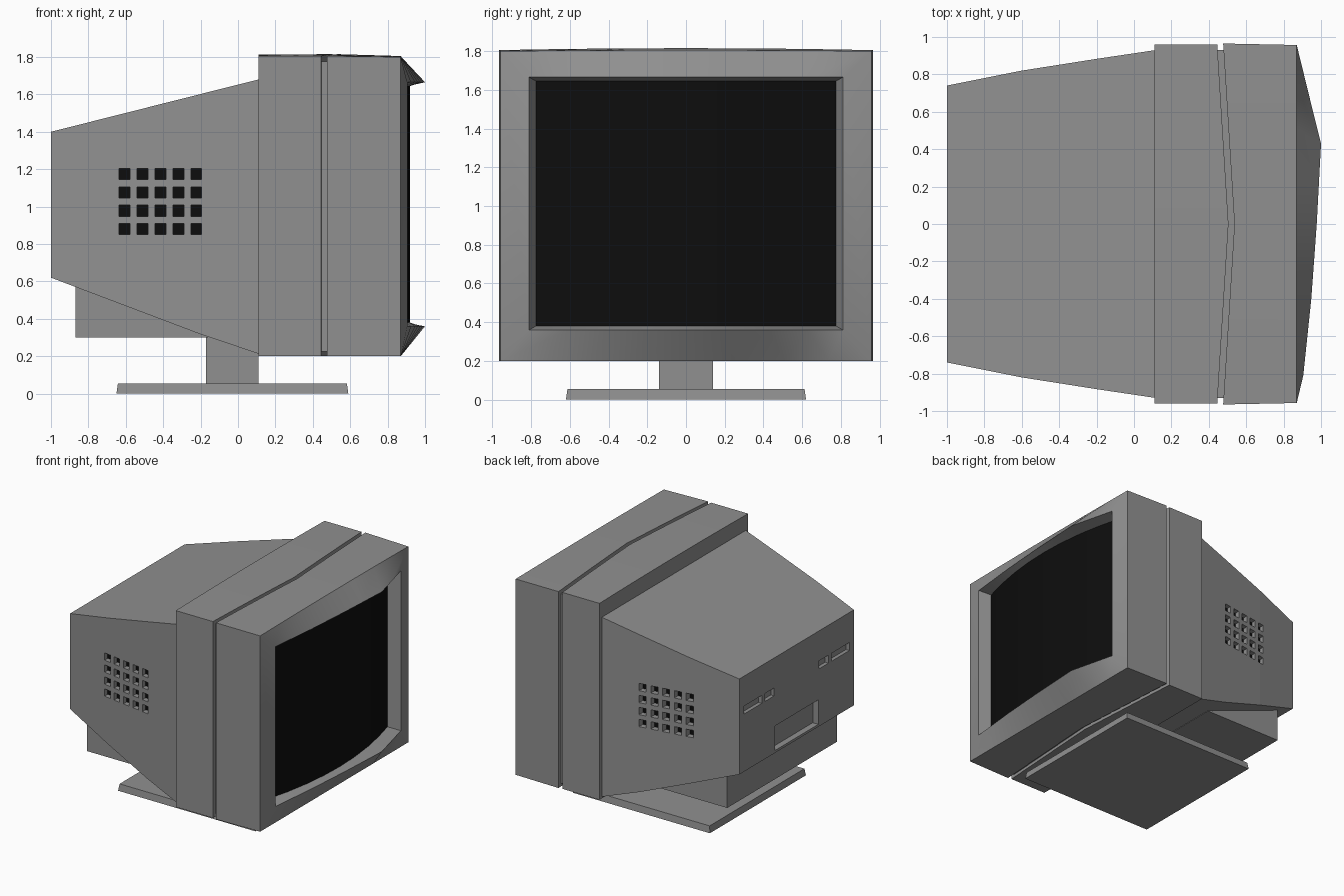
import bpy, bmesh, math

if "Cube" in bpy.data.objects:
    bpy.data.objects.remove(bpy.data.objects["Cube"])


def material(name, v):
    m = bpy.data.materials.new(name)
    m.diffuse_color = (v, v, v, 1)
    m.use_nodes = True
    m.node_tree.nodes["Principled BSDF"].inputs["Base Color"].default_value = m.diffuse_color
    return m


GREY = material("case_grey", 0.28)
BLACK = material("screen_black", 0.004)


def finish(bm, name, *mats):
    bmesh.ops.recalc_face_normals(bm, faces=bm.faces[:])
    me = bpy.data.meshes.new(name)
    bm.to_mesh(me)
    bm.free()
    ob = bpy.data.objects.new(name, me)
    bpy.context.collection.objects.link(ob)
    for m in mats:
        me.materials.append(m)
    return ob


def smooth(ob, deg=25):
    bpy.ops.object.select_all(action='DESELECT')
    ob.select_set(True)
    bpy.context.view_layer.objects.active = ob
    bpy.ops.object.shade_smooth_by_angle(angle=math.radians(deg))


def add_box(bm, x0, x1, y0, y1, z0, z1, taper=0.0):
    b = [bm.verts.new(p) for p in ((x0, y0, z0), (x1, y0, z0), (x1, y1, z0), (x0, y1, z0))]
    t = [bm.verts.new(p) for p in ((x0 + taper, y0 + taper, z1), (x1 - taper, y0 + taper, z1),
                                   (x1 - taper, y1 - taper, z1), (x0 + taper, y1 - taper, z1))]
    bm.faces.new(b[::-1])
    bm.faces.new(t)
    for i in range(4):
        j = (i + 1) % 4
        bm.faces.new((b[i], b[j], t[j], t[i]))


def box(name, *dims, taper=0.0):
    bm = bmesh.new()
    add_box(bm, *dims, taper=taper)
    return finish(bm, name, GREY)


def interp(pts, v):
    for (a, fa), (b, fb) in zip(pts, pts[1:]):
        if v <= b:
            return fa + (fb - fa) * (v - a) / (b - a)
    return pts[-1][1]


# rectangular ring with samples across the top and bottom, depth given by xf(y)
T = [-1, -0.75, -0.5, -0.25, 0, 0.25, 0.53, 0.77, 1]
N = len(T)


def ring(bm, hy, z0, z1, xf, bow=0.0):
    low = [bm.verts.new((xf(t * hy), t * hy, z0)) for t in T]
    top = [bm.verts.new((xf(t * hy), t * hy, z1 + bow * (1 - t * t))) for t in T]
    return low + top[::-1]


def bridge(bm, a, b):
    for i in range(len(a)):
        j = (i + 1) % len(a)
        bm.faces.new((a[i], a[j], b[j], b[i]))


def cap(bm, r):
    return [bm.faces.new((r[i], r[i + 1], r[-2 - i], r[-1 - i])) for i in range(N - 1)]


def seam(y):
    return 0.445 + 0.06 * (1 - abs(y) / 0.96)


def lip(y):
    return interp([(-0.81, 0.905), (-0.4, 0.948), (0, 0.977), (0.43, 1.0), (0.81, 0.905)], y)


def glass(y):
    return 0.92 - 0.11 * (y / 0.77) ** 2


# collar behind the seam
bm = bmesh.new()
r0 = ring(bm, 0.96, 0.2, 1.805, lambda y: 0.11, 0.008)
r1 = ring(bm, 0.96, 0.2, 1.805, seam, 0.01)
bridge(bm, r0, r1)
cap(bm, r0)
cap(bm, r1)
smooth(finish(bm, "collar", GREY))

# core visible inside the seam
box("seam_core", 0.3, 0.6, -0.93, 0.93, 0.225, 1.775)

# front bezel with bulging lip, and recessed curved screen
bm = bmesh.new()
rings = [ring(bm, 0.965, 0.2, 1.805, lambda y: seam(y) + 0.032, 0.01),
         ring(bm, 0.957, 0.2, 1.80, lambda y: 0.87, 0.005),
         ring(bm, 0.81, 0.36, 1.665, lip),
         ring(bm, 0.775, 0.38, 1.645, glass)]
for a, b in zip(rings, rings[1:]):
    bridge(bm, a, b)
cap(bm, rings[0])
for f in cap(bm, rings[3]):
    f.material_index = 1
smooth(finish(bm, "bezel_and_screen", GREY, BLACK), 30)


# tapered rear housing
def side(x):
    return interp([(-1, 0.74), (-0.6, 0.82), (-0.2, 0.883), (0.15, 0.935)], x)


bm = bmesh.new()
prev = None
for x in (-1, -0.6, -0.2, 0.15):
    k = (x + 1) / 1.11
    zl, zh, y = max(0.2, 0.62 - 0.42 * k), 1.40 + 0.28 * k, side(x)
    r = [bm.verts.new((x, sy * y, z)) for sy, z in ((-1, zl), (1, zl), (1, zh), (-1, zh))]
    if prev:
        bridge(bm, prev, r)
    else:
        bm.faces.new(r)
    prev = r
bm.faces.new(prev)
housing = finish(bm, "rear_housing", GREY, BLACK)

# cutters: side vent grid, rear port recess and rear slots
bm = bmesh.new()
for s in (-1, 1):
    for i in range(5):
        for j in range(4):
            cx, cz = -0.607 + 0.096 * i, 0.88 + 0.098 * j
            ys = sorted((s * (side(cx) - 0.045), s * (side(cx) + 0.1)))
            add_box(bm, cx - 0.029, cx + 0.029, *ys, cz - 0.03, cz + 0.03)
    for a, b in ((0.29, 0.41), (0.45, 0.68)):
        add_box(bm, -1.1, -0.97, *sorted((s * a, s * b)), 1.09, 1.155)
add_box(bm, -1.1, -0.95, -0.28, 0.28, 0.64, 0.84)
cutter = finish(bm, "housing_cutter", GREY)
cutter.hide_render = True

mod = housing.modifiers.new("cut", 'BOOLEAN')
mod.operation = 'DIFFERENCE'
mod.solver = 'EXACT'
mod.object = cutter
bpy.context.view_layer.objects.active = housing
housing.select_set(True)
bpy.ops.object.modifier_apply(modifier=mod.name)
bpy.data.objects.remove(cutter)

# vent floors are black
for p in housing.data.polygons:
    c = p.center
    deep = abs(p.normal.y) > 0.95 and abs(c.y) < side(c.x) - 0.025
    p.material_index = 1 if deep and -0.7 < c.x < -0.15 and 0.8 < c.z < 1.25 else 0

# lower rear block, neck and foot
box("lower_rear_block", -0.87, -0.12, -0.71, 0.71, 0.3, 0.58)
bpy.data.objects.remove(bpy.data.objects["lower_rear_block"])
bm = bmesh.new()
wedge = [(-0.87, 0.3), (-0.16, 0.3), (-0.16, 0.34), (-0.87, 0.61)]
a, b = ([bm.verts.new((x, y, z)) for x, z in wedge] for y in (-0.71, 0.71))
bm.faces.new(a)
bm.faces.new(b)
bridge(bm, a, b)
finish(bm, "lower_rear_block", GREY)
box("neck", -0.17, 0.11, -0.14, 0.14, 0.045, 0.32)
box("foot", -0.65, 0.59, -0.62, 0.62, 0.0, 0.055, taper=0.008)
